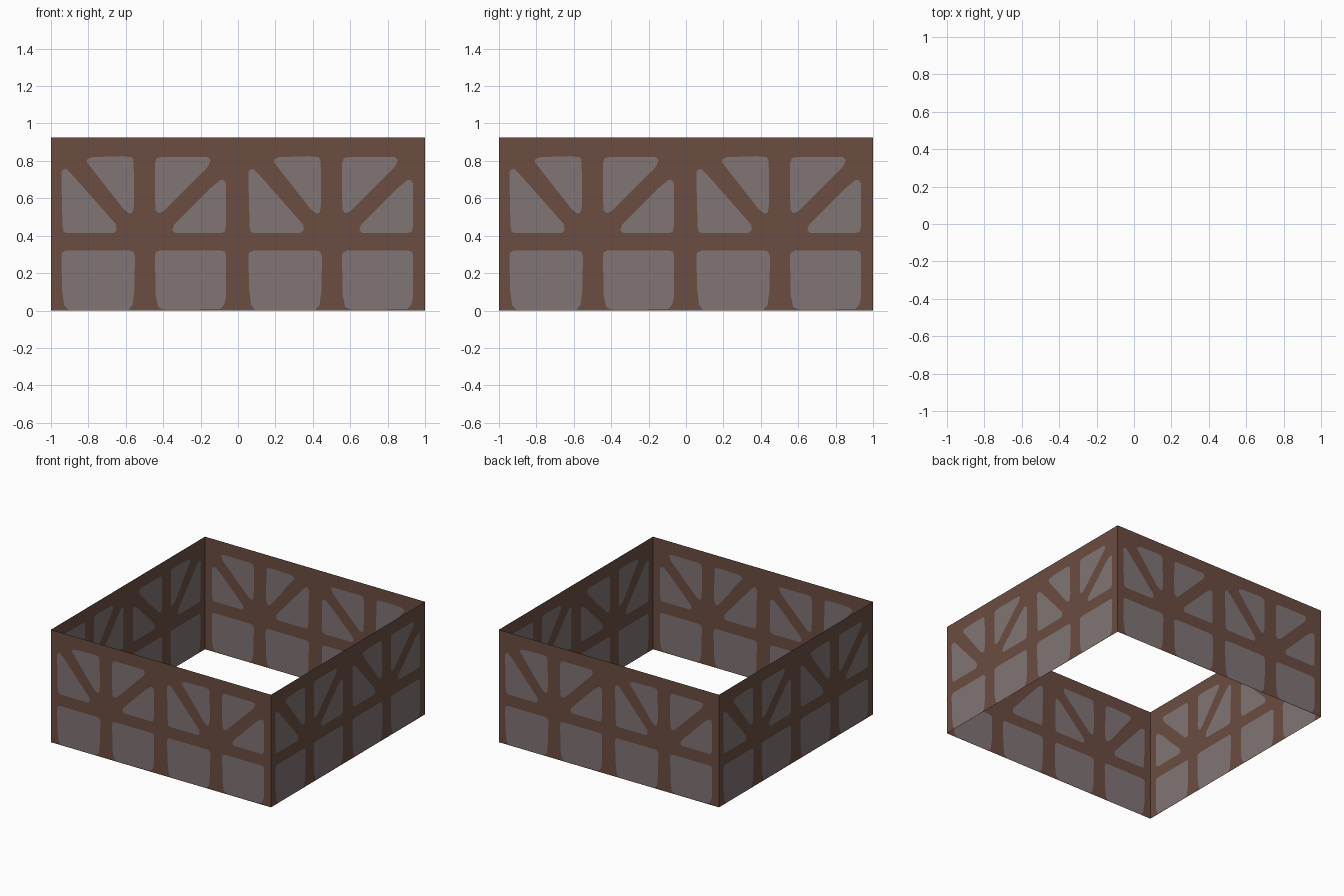
import bpy, math
from mathutils import Vector, Matrix
from mathutils.geometry import delaunay_2d_cdt

if "Cube" in bpy.data.objects:
    bpy.data.objects.remove(bpy.data.objects["Cube"])

H = 0.925


def material(name, rgb):
    m = bpy.data.materials.new(name)
    m.diffuse_color = (*rgb, 1)
    m.use_nodes = True
    m.node_tree.nodes["Principled BSDF"].inputs["Base Color"].default_value = m.diffuse_color
    return m


timber = material("brown timber", (0.147, 0.074, 0.054))
plaster = material("grey plaster", (0.222, 0.178, 0.178))

# Painted infill panels of one two-cell bay, which is 1 unit wide
bay = [
    # lower-left and upper-right halves of the first braced cell
    [(.055, .73), (.06, .75), (.08, .757), (.11, .73), (.348, .46), (.352, .43),
     (.335, .415), (.085, .415), (.068, .42), (.062, .45)],
    [(.19, .795), (.195, .81), (.22, .82), (.38, .825), (.43, .82), (.442, .80),
     (.445, .57), (.437, .525), (.42, .517), (.39, .54)],
    # upper-left and lower-right halves of the second braced cell
    [(.557, .79), (.565, .815), (.59, .82), (.84, .82), (.855, .805), (.84, .77),
     (.60, .53), (.575, .52), (.56, .535), (.556, .60)],
    [(.935, .68), (.925, .698), (.905, .697), (.86, .66), (.66, .46), (.648, .43),
     (.665, .415), (.91, .415), (.928, .42), (.935, .45)],
    # square lower panels
    [(.055, .29), (.06, .31), (.08, .32), (.42, .32), (.44, .315), (.449, .29),
     (.446, .11), (.436, .03), (.415, .004), (.09, .004), (.07, .03), (.06, .11)],
    [(.556, .29), (.56, .31), (.58, .32), (.91, .32), (.93, .315), (.937, .29),
     (.935, .07), (.925, .03), (.905, .008), (.60, .004), (.573, .02), (.56, .08)],
]


def inside(p, ring):
    hit = False
    for (x1, y1), (x2, y2) in zip(ring, ring[1:] + ring[:1]):
        if (y1 > p.y) != (y2 > p.y) and p.x < x1 + (p.y - y1) * (x2 - x1) / (y2 - y1):
            hit = not hit
    return hit


# Flat wall sheet: rectangle cut along the panel outlines
panels = [[(u + s, z) for u, z in ring] for s in (-1, 0) for ring in bay]
pts = [Vector(p) for p in ((-1, 0), (1, 0), (1, H), (-1, H))]
edges = [(0, 1), (1, 2), (2, 3), (3, 0)]
for ring in panels:
    start, n = len(pts), len(ring)
    pts += [Vector(p) for p in ring]
    edges += [(start + i, start + (i + 1) % n) for i in range(n)]
verts, _, faces, *_ = delaunay_2d_cdt(pts, edges, [], 0, 1e-5)


def wall(name, turn):
    rot = Matrix.Rotation(turn, 3, 'Z')
    mesh = bpy.data.meshes.new(name)
    tris, slots = [], []
    for f in faces:
        a, b, c = (verts[i] for i in f)
        ccw = (b - a).cross(c - a) > 0
        tris.append(list(f) if ccw else list(reversed(f)))
        # faces that lie inside a panel outline are plaster
        centre = (a + b + c) / 3
        slots.append(int(any(inside(centre, ring) for ring in panels)))
    mesh.from_pydata([rot @ Vector((v.x, -1, v.y)) for v in verts], [], tris)
    mesh.materials.append(timber)
    mesh.materials.append(plaster)
    for poly, slot in zip(mesh.polygons, slots):
        poly.material_index = slot
    obj = bpy.data.objects.new(name, mesh)
    bpy.context.collection.objects.link(obj)


for i, side in enumerate(("front", "right", "back", "left")):
    wall(side + "_wall", i * math.pi / 2)
